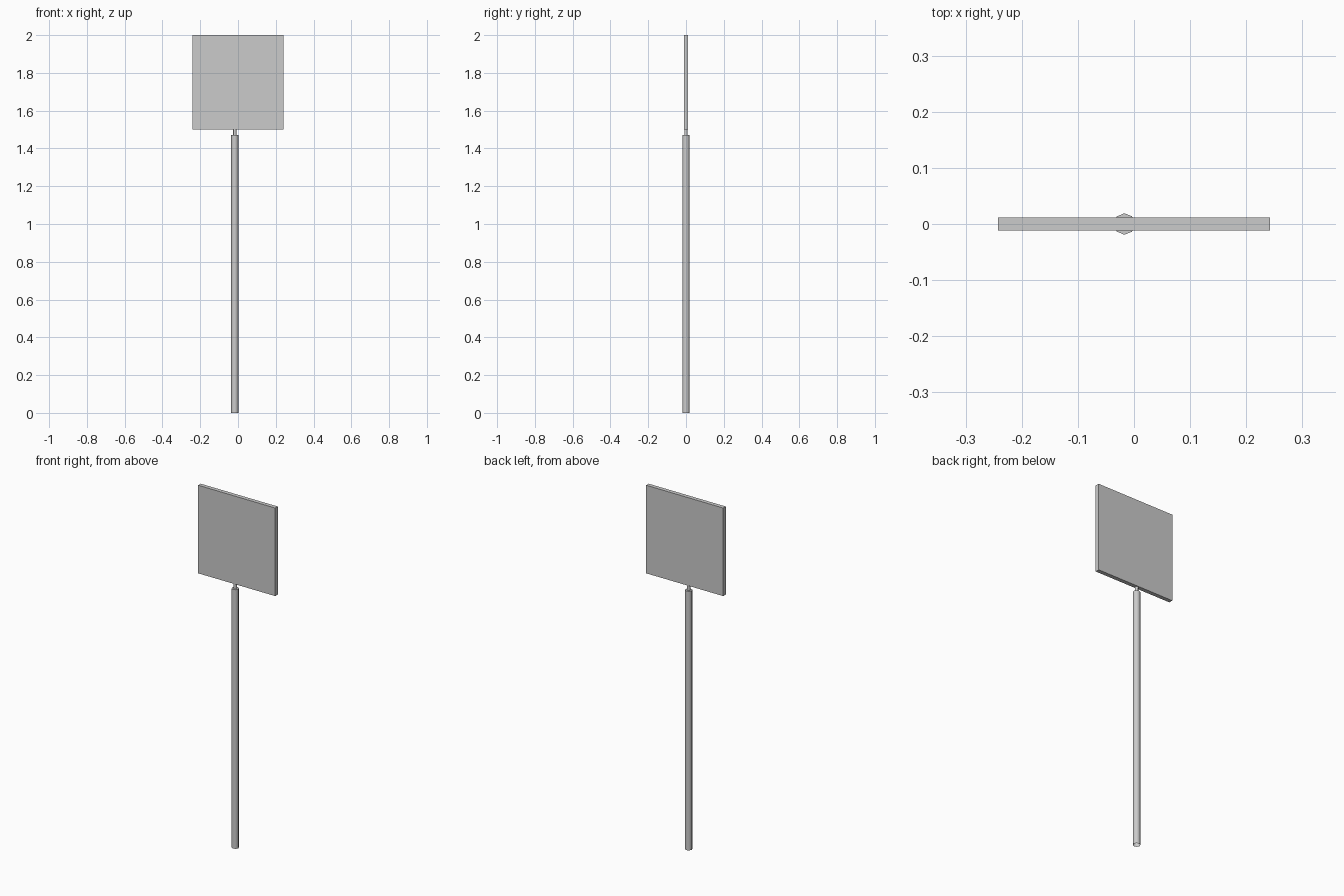
import bpy, bmesh, math

if "Cube" in bpy.data.objects:
    bpy.data.objects.remove(bpy.data.objects["Cube"])

POLE_X = -0.017


def finish(name, bm, smooth=False):
    bmesh.ops.recalc_face_normals(bm, faces=bm.faces)
    mesh = bpy.data.meshes.new(name)
    bm.to_mesh(mesh)
    bm.free()
    obj = bpy.data.objects.new(name, mesh)
    bpy.context.collection.objects.link(obj)
    if smooth:
        bpy.ops.object.select_all(action='DESELECT')
        obj.select_set(True)
        bpy.context.view_layer.objects.active = obj
        bpy.ops.object.shade_smooth_by_angle(angle=math.radians(60))
    return obj


def tube(name, rings, cap_top):
    """Eight-sided tube through (radius, z) rings, open at the bottom."""
    bm = bmesh.new()
    loops = [[bm.verts.new((POLE_X + r * math.cos(i * math.pi / 4),
                            r * math.sin(i * math.pi / 4), z)) for i in range(8)]
             for r, z in rings]
    for low, high in zip(loops, loops[1:]):
        for i in range(8):
            j = (i + 1) % 8
            bm.faces.new((low[i], low[j], high[j], high[i]))
    if cap_top:
        bm.faces.new(loops[-1])
    return finish(name, bm, smooth=True)


# Pole with a flat top, and the thin neck joining it to the board
tube("pole", [(0.0192, 0), (0.0192, 1.471)], True)
tube("neck", [(0.009, 1.471), (0.009, 1.5)], False)

# Flat sign board
bm = bmesh.new()
bmesh.ops.create_cube(bm, size=1)
for v in bm.verts:
    v.co = (v.co.x * 0.484, v.co.y * 0.023, 1.75 + v.co.z * 0.5)
finish("sign_board", bm)
